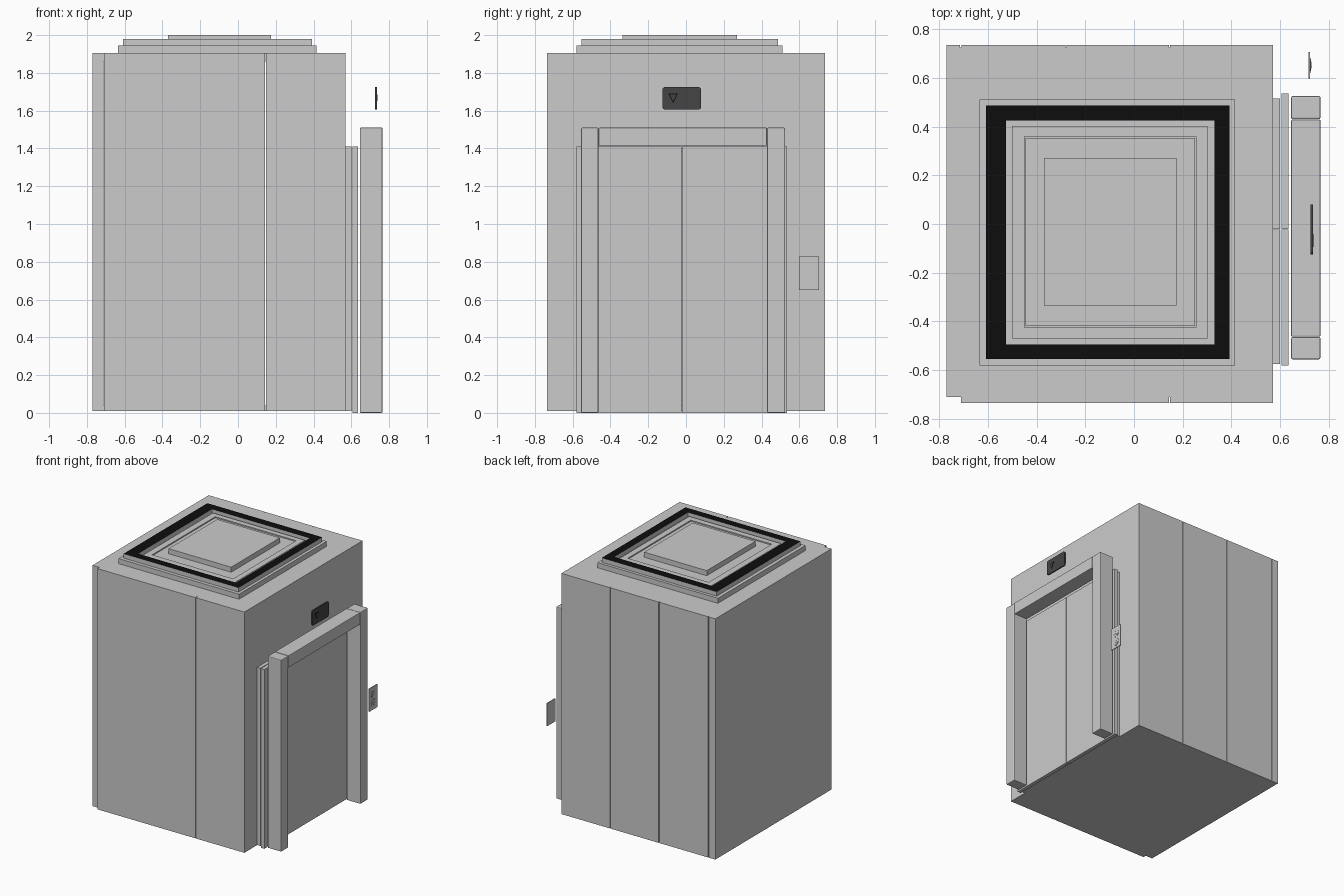
import bpy, bmesh, math
from mathutils import Matrix

if "Cube" in bpy.data.objects:
    bpy.data.objects.remove(bpy.data.objects["Cube"])


def material(name, v):
    m = bpy.data.materials.new(name)
    m.diffuse_color = (v, v, v, 1)
    m.use_nodes = True
    m.node_tree.nodes["Principled BSDF"].inputs["Base Color"].default_value = m.diffuse_color
    return m


BLACK = material("black_strip", 0.004)
DARK = material("dark_glass", 0.06)


def finish(name, bm, mat=None):
    bmesh.ops.recalc_face_normals(bm, faces=bm.faces)
    me = bpy.data.meshes.new(name)
    bm.to_mesh(me)
    bm.free()
    ob = bpy.data.objects.new(name, me)
    bpy.context.collection.objects.link(ob)
    if mat:
        me.materials.append(mat)
    return ob


def box(name, x, y, z, bevel=0, mat=None):
    bm = bmesh.new()
    size = [b - a for a, b in (x, y, z)]
    mid = [(a + b) / 2 for a, b in (x, y, z)]
    bmesh.ops.create_cube(bm, size=1, matrix=Matrix.Translation(mid) @ Matrix.Diagonal((*size, 1)))
    ob = finish(name, bm, mat)
    if bevel:
        mod = ob.modifiers.new("bevel", 'BEVEL')
        mod.width, mod.segments = bevel, 2
    return ob


def prism_x(name, pts, x0, x1, mat=None):
    """Extrude a (y, z) outline along x."""
    bm = bmesh.new()
    face = bm.faces.new([bm.verts.new((x0, y, z)) for y, z in pts])
    ext = bmesh.ops.extrude_face_region(bm, geom=[face])
    for v in ext['geom']:
        if isinstance(v, bmesh.types.BMVert):
            v.co.x = x1
    return finish(name, bm, mat)


def circle(cy, cz, r, n=24, start=0.0):
    return [(cy + r * math.cos(start + 2 * math.pi * i / n),
             cz + r * math.sin(start + 2 * math.pi * i / n)) for i in range(n)]


def rounded(y, z, r, n=5):
    corners = [(y[1] - r, z[1] - r), (y[0] + r, z[1] - r), (y[0] + r, z[0] + r), (y[1] - r, z[0] + r)]
    return [(cy + r * math.cos(math.pi / 2 * (k + i / (n - 1))),
             cz + r * math.sin(math.pi / 2 * (k + i / (n - 1))))
            for k, (cy, cz) in enumerate(corners) for i in range(n)]


def square_ring(name, outer, inner, z0, z1, top_mat=None):
    """Square frame; outer and inner are (x0, x1, y0, y1)."""
    bm = bmesh.new()
    loops = []
    for (a, b, c, d), z in ((outer, z0), (outer, z1), (inner, z1), (inner, z0)):
        loops.append([bm.verts.new((x, y, z)) for x, y in ((a, c), (b, c), (b, d), (a, d))])
    for k in range(4):
        p, q = loops[k], loops[(k + 1) % 4]
        for i in range(4):
            j = (i + 1) % 4
            f = bm.faces.new((p[i], p[j], q[j], q[i]))
            f.material_index = 1 if top_mat and k == 1 else 0
    ob = finish(name, bm)
    if top_mat:
        ob.data.materials.append(None)
        ob.data.materials.append(top_mat)
    return ob


# Cabin shell: floor, roof, back and side panels split by narrow seams
box("cabin_floor", (-0.75, 0.57), (-0.71, 0.725), (0.01, 0.04))
box("cabin_roof", (-0.75, 0.57), (-0.71, 0.725), (1.86, 1.905))
box("back_wall", (-0.77, -0.713), (-0.71, 0.735), (0.01, 1.905))
for x0, x1 in ((-0.709, 0.143), (0.148, 0.57)):
    box("front_side_panel", (x0, x1), (-0.735, -0.70), (0.01, 1.905))
for x0, x1 in ((-0.708, -0.282), (-0.277, 0.143), (0.148, 0.57)):
    box("rear_side_panel", (x0, x1), (0.70, 0.735), (0.01, 1.905))

# Door wall around the opening
box("door_wall_left", (0.54, 0.57), (-0.735, -0.46), (0.01, 1.905))
box("door_wall_right", (0.54, 0.57), (0.42, 0.735), (0.01, 1.905))
box("door_wall_top", (0.54, 0.57), (-0.46, 0.42), (1.38, 1.905))

# Stepped roof with black strip, tray and centre plate
box("roof_base", (-0.635, 0.415), (-0.58, 0.51), (1.905, 1.945))
square_ring("roof_strip", (-0.608, 0.392, -0.553, 0.487), (-0.525, 0.33, -0.495, 0.425), 1.945, 1.98, BLACK)
square_ring("roof_tray", (-0.50, 0.302, -0.47, 0.402), (-0.45, 0.255, -0.425, 0.36), 1.945, 1.965)
box("roof_tray_plate", (-0.445, 0.25), (-0.418, 0.353), (1.945, 1.96))
box("roof_centre", (-0.37, 0.175), (-0.335, 0.27), (1.955, 2.0))

# Inner and outer sliding doors, meeting at the middle
for name, x, ya, yb, z0 in (("inner_door", (0.57, 0.60), -0.575, 0.515, 0.01),
                            ("outer_door", (0.605, 0.635), -0.58, 0.535, 0.0)):
    box(name + "_left", x, (ya, -0.023), (z0, 1.41))
    box(name + "_right", x, (-0.021, yb), (z0, 1.41))

# Door frame
box("left_jamb", (0.645, 0.765), (-0.555, -0.464), (0, 1.51), 0.006)
box("right_jamb", (0.645, 0.765), (0.43, 0.525), (0, 1.51), 0.006)
box("header", (0.645, 0.765), (-0.462, 0.428), (1.415, 1.51), 0.004)

# Floor display with a down arrow
prism_x("display", rounded((-0.125, 0.08), (1.605, 1.725), 0.015), 0.725, 0.735, DARK)
prism_x("display_arrow", [(-0.094, 1.691), (-0.068, 1.640), (-0.042, 1.691)], 0.734, 0.7365, BLACK)
prism_x("display_arrow_face", [(-0.086, 1.686), (-0.068, 1.650), (-0.050, 1.686)], 0.735, 0.7375, DARK)

# Call panel with up and down buttons
prism_x("call_panel", rounded((0.598, 0.705), (0.65, 0.83), 0.005), 0.716, 0.723)
for name, z, ang in (("up", 0.773, math.pi / 2), ("down", 0.70, -math.pi / 2)):
    prism_x(name + "_button_rim", circle(0.652, z, 0.032), 0.722, 0.725)
    prism_x(name + "_button", circle(0.652, z, 0.025), 0.724, 0.727)
    prism_x(name + "_button_arrow", circle(0.652, z, 0.017, 3, ang), 0.726, 0.729)
